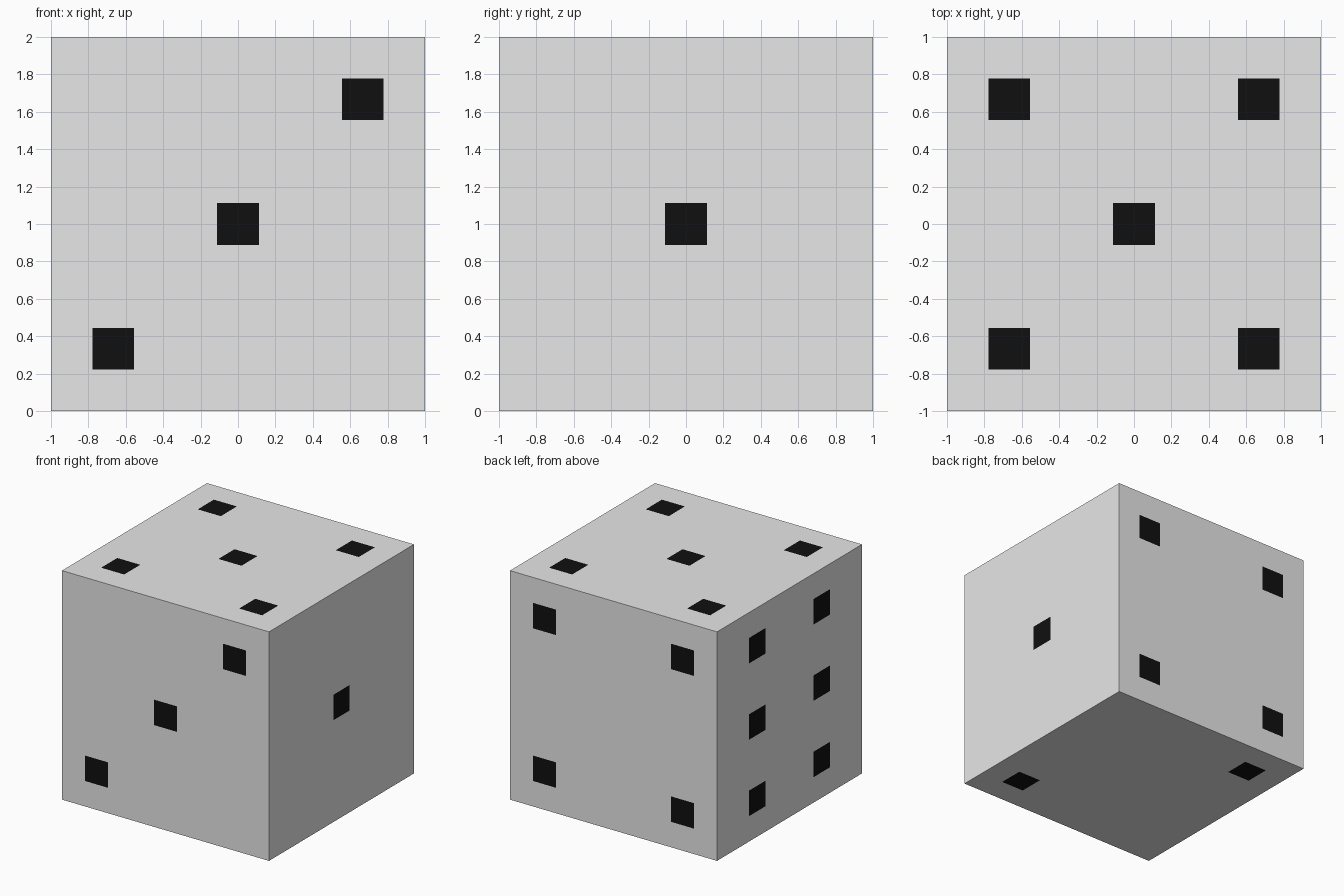
import bpy, bmesh
from mathutils import Vector

if "Cube" in bpy.data.objects:
    bpy.data.objects.remove(bpy.data.objects["Cube"])

A, B, H = 2 / 3, 4 / 9, 1 / 9      # pip offsets and pip half width


def material(name, value):
    m = bpy.data.materials.new(name)
    m.diffuse_color = (value, value, value, 1)
    m.use_nodes = True
    m.node_tree.nodes["Principled BSDF"].inputs["Base Color"].default_value = m.diffuse_color
    return m


corners = [(x, y) for x in (-A, A) for y in (-A, A)]
X, Y, Z = Vector((1, 0, 0)), Vector((0, 1, 0)), Vector((0, 0, 1))

# each side: first axis, second axis (their cross product points outward), pips
sides = [
    (X, Z, [(-A, -A), (0, 0), (A, A)]),                       # front: three
    (Y, Z, [(0, 0)]),                                         # right: one
    (X, Y, corners + [(0, 0)]),                               # top: five
    (-X, Z, corners),                                         # back: four
    (-Y, Z, [(u, v) for u in (-B, B) for v in (-A, 0, A)]),   # left: six
    (X, -Y, [(-A, -A), (A, A)]),                              # bottom: two
]

# cube with sides divided on a nine-by-nine grid so the pips are cut flush
N = 18
bm = bmesh.new()
for u, v, pips in sides:
    n = u.cross(v)
    grid = [[bm.verts.new(n + u * (2 * i / N - 1) + v * (2 * j / N - 1) + Z)
             for j in range(N + 1)] for i in range(N + 1)]
    for i in range(N):
        for j in range(N):
            f = bm.faces.new((grid[i][j], grid[i + 1][j],
                              grid[i + 1][j + 1], grid[i][j + 1]))
            cu, cv = (2 * i + 1) / N - 1, (2 * j + 1) / N - 1
            f.material_index = int(any(abs(cu - p) < H and abs(cv - q) < H
                                       for p, q in pips))
bmesh.ops.remove_doubles(bm, verts=bm.verts, dist=1e-4)

mesh = bpy.data.meshes.new("die")
bm.to_mesh(mesh)
bm.free()
mesh.materials.append(material("white body", 0.8))
mesh.materials.append(material("black pips", 0.005))
bpy.context.collection.objects.link(bpy.data.objects.new("die", mesh))
